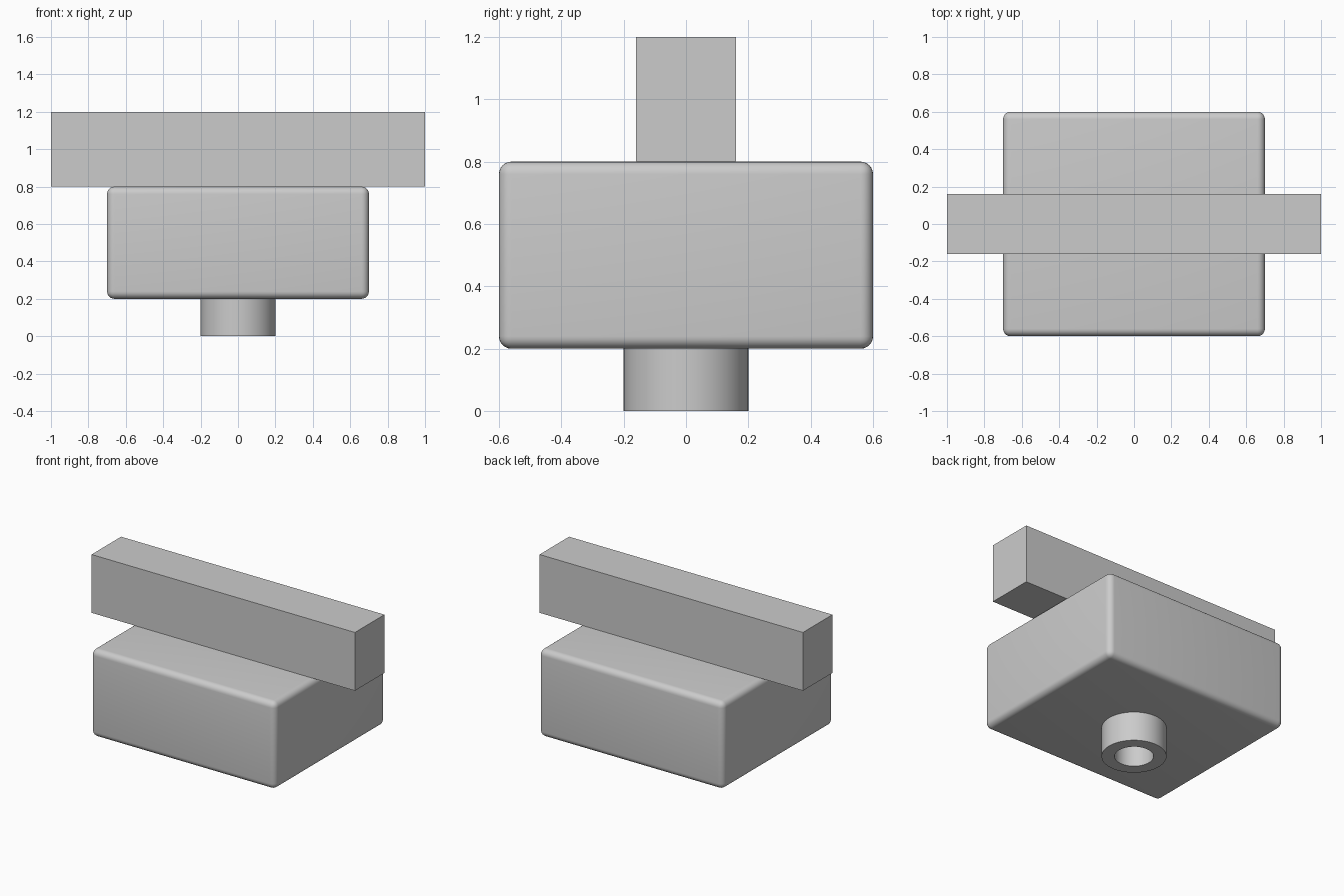
import bpy
import bmesh
import math
from mathutils import Matrix, Vector

default_cube = bpy.data.objects.get("Cube")
if default_cube:
    bpy.data.objects.remove(default_cube, do_unlink=True)

# Single plain grey material
grey = bpy.data.materials.new("light grey")
grey.use_nodes = True
colour = (0.6, 0.6, 0.6, 1.0)
grey.diffuse_color = colour
grey.node_tree.nodes["Principled BSDF"].inputs["Base Color"].default_value = colour


def finish(bm, name):
    bmesh.ops.recalc_face_normals(bm, faces=bm.faces)
    mesh = bpy.data.meshes.new(name)
    bm.to_mesh(mesh)
    bm.free()
    mesh.materials.append(grey)
    obj = bpy.data.objects.new(name, mesh)
    bpy.context.collection.objects.link(obj)
    return obj


def smooth(obj):
    bpy.ops.object.select_all(action="DESELECT")
    obj.select_set(True)
    bpy.context.view_layer.objects.active = obj
    bpy.ops.object.shade_smooth_by_angle(angle=math.radians(35))


def box(name, size, z_centre, radius=0.0):
    bm = bmesh.new()
    matrix = Matrix.Translation((0, 0, z_centre)) @ Matrix.Diagonal((*size, 1))
    bmesh.ops.create_cube(bm, size=1, matrix=matrix)
    if radius:
        bmesh.ops.bevel(bm, geom=bm.edges[:], offset=radius, segments=6,
                        profile=0.5, affect="EDGES")
    obj = finish(bm, name)
    if radius:
        smooth(obj)
    return obj


def tube(name, outer, inner, z_low, z_high, steps=64):
    # Spin a rectangular section around the vertical axis
    bm = bmesh.new()
    section = [(inner, z_low), (outer, z_low), (outer, z_high), (inner, z_high)]
    verts = [bm.verts.new((r, 0, z)) for r, z in section]
    edges = [bm.edges.new((verts[i - 1], verts[i])) for i in range(len(verts))]
    bmesh.ops.spin(bm, geom=verts + edges, cent=Vector(), axis=Vector((0, 0, 1)),
                   angle=math.tau, steps=steps, use_duplicate=False)
    bmesh.ops.remove_doubles(bm, verts=bm.verts, dist=0.0001)
    obj = finish(bm, name)
    smooth(obj)
    return obj


# Rounded main block, square-edged top bar, hollow round foot
box("body_block", (1.4, 1.2, 0.6), 0.5, radius=0.04)
box("top_bar", (2.0, 0.32, 0.4), 1.0)
tube("bottom_collar", 0.2, 0.12, 0.0, 0.2)
